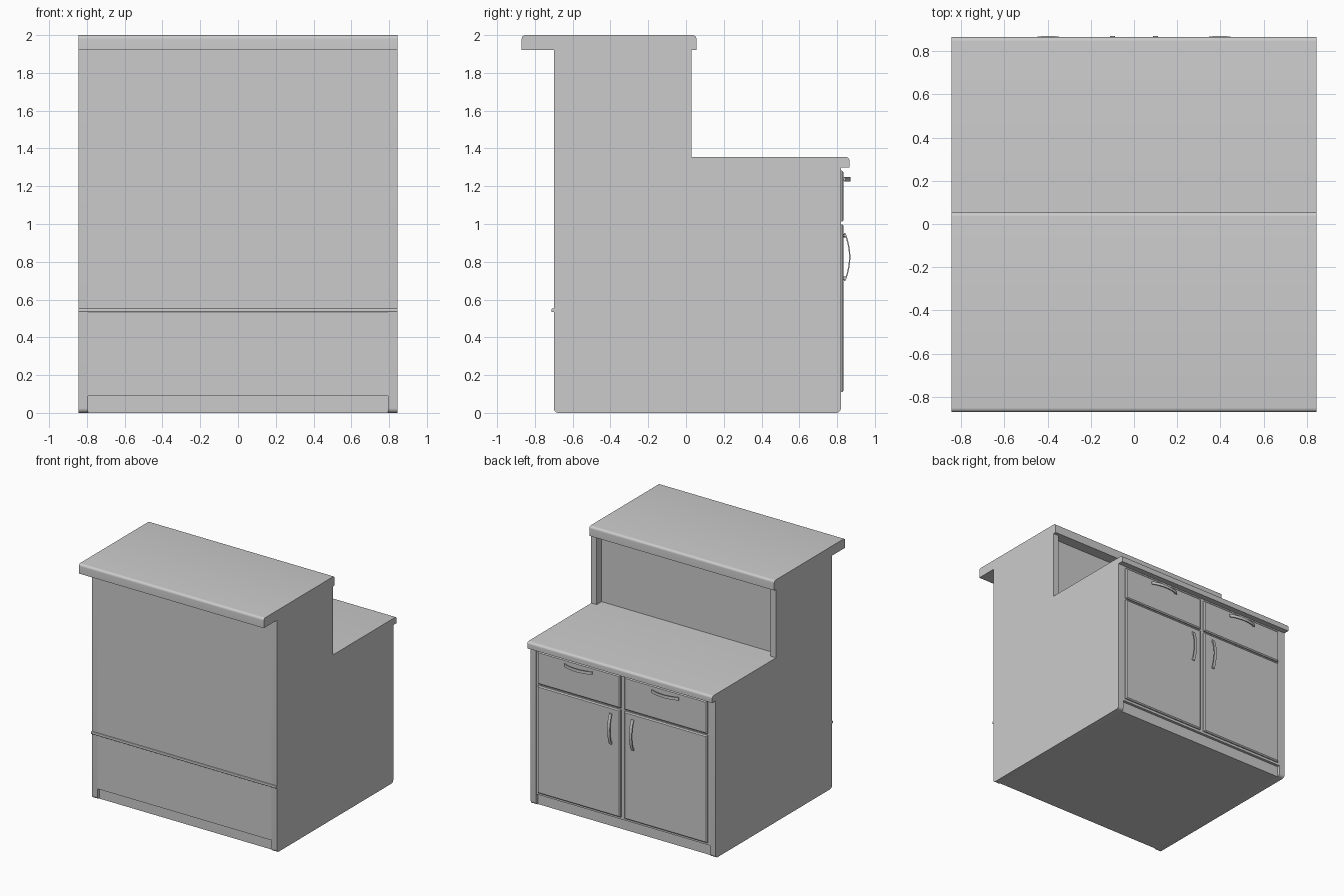
import bpy, bmesh, math
from mathutils import Vector, Matrix

if "Cube" in bpy.data.objects:
    bpy.data.objects.remove(bpy.data.objects["Cube"])

W, T = 0.845, 0.05      # half width, side panel thickness


def finish(bm, name, smooth=True):
    bmesh.ops.recalc_face_normals(bm, faces=bm.faces)
    me = bpy.data.meshes.new(name)
    bm.to_mesh(me)
    bm.free()
    ob = bpy.data.objects.new(name, me)
    bpy.context.collection.objects.link(ob)
    if smooth:
        bpy.ops.object.select_all(action='DESELECT')
        ob.select_set(True)
        bpy.context.view_layer.objects.active = ob
        bpy.ops.object.shade_smooth_by_angle(angle=math.radians(30))
    return ob


def rounded(points, steps=6):
    """Points are (y, z) or (y, z, radius); corners with a radius get an arc."""
    out = []
    for i, p in enumerate(points):
        c = Vector(p[:2])
        if len(p) == 2:
            out.append(c)
            continue
        a = (Vector(points[i - 1][:2]) - c).normalized() * p[2]
        b = (Vector(points[(i + 1) % len(points)][:2]) - c).normalized() * p[2]
        for k in range(steps + 1):
            t = math.pi / 2 * k / steps
            out.append(c + a * (1 - math.sin(t)) + b * (1 - math.cos(t)))
    return out


def add_prism(bm, profile, x0, x1):
    vs = [bm.verts.new((x0, y, z)) for y, z in profile]
    face = bm.faces.new(vs)
    res = bmesh.ops.extrude_face_region(bm, geom=[face])
    moved = [g for g in res['geom'] if isinstance(g, bmesh.types.BMVert)]
    bmesh.ops.translate(bm, vec=(x1 - x0, 0, 0), verts=moved)


def prism(name, points, x0, x1):
    bm = bmesh.new()
    add_prism(bm, rounded(points), x0, x1)
    return finish(bm, name)


def front_panel(name, x0, x1, z0, z1):
    """Door or drawer front on the back side, with a chamfered raised field."""
    bm = bmesh.new()
    y0, y1 = 0.81, 0.826
    bmesh.ops.create_cube(bm, size=1, matrix=Matrix.Translation(
        ((x0 + x1) / 2, (y0 + y1) / 2, (z0 + z1) / 2))
        @ Matrix.Diagonal((x1 - x0, y1 - y0, z1 - z0, 1)))
    bm.normal_update()
    face = [f for f in bm.faces if f.normal.y > 0.9]
    bmesh.ops.inset_region(bm, faces=face, thickness=0.012, depth=0.008)
    return finish(bm, name, False)


def handle(name, x, z, turn):
    """Bowed strap on two posts; turn rotates it to lie horizontally."""
    bm = bmesh.new()
    n, half = 16, 0.127
    outer, inner = [], []
    for i in range(n + 1):
        u = -1 + 2 * i / n
        y = 0.844 + 0.026 * (1 - u * u)
        outer.append((y, u * half))
        inner.append((y - 0.007, u * half))
    add_prism(bm, outer + inner[::-1], -0.012, 0.012)
    for s in (-1, 1):
        bmesh.ops.create_cone(bm, cap_ends=True, segments=12, radius1=0.009, radius2=0.009,
                              depth=0.02, matrix=Matrix.Translation((0, 0.837, s * 0.113))
                              @ Matrix.Rotation(math.pi / 2, 4, 'X'))
    bmesh.ops.transform(bm, matrix=Matrix.Translation((x, 0, z))
                        @ Matrix.Rotation(turn, 4, 'Y'), verts=bm.verts)
    return finish(bm, name)


# Stepped side panels with rounded feet
side = [(-0.70, 0, 0.025), (0.82, 0, 0.025), (0.82, 1.30), (0.03, 1.30),
        (0.03, 1.92), (-0.70, 1.92)]
prism("side_panel_right", side, W - T, W)
prism("side_panel_left", side, -W, -W + T)

# Cabinet core with toe kicks front and back and the recessed upper back
prism("cabinet_core", [(-0.675, 0), (0.795, 0), (0.795, 0.09), (0.817, 0.09), (0.817, 1.30),
                       (-0.035, 1.30), (-0.035, 1.92), (-0.70, 1.92), (-0.70, 0.09),
                       (-0.675, 0.09)], -W + T, W - T)

# Upper counter top
prism("upper_counter", [(-0.87, 1.92), (0.055, 1.92), (0.055, 2.0, 0.02), (-0.87, 2.0, 0.02)], -W, W)

# Lower work top, and the strip of it running into the recess
prism("lower_counter", [(0.03, 1.30), (0.865, 1.30), (0.865, 1.355, 0.02), (0.03, 1.355)], -W, W)
prism("lower_counter_inner", [(-0.035, 1.30), (0.03, 1.30), (0.03, 1.355), (-0.035, 1.355)],
      -W + T, W - T)

# Trim strip across the front
prism("front_trim", [(-0.70, 0.533), (-0.70, 0.553), (-0.712, 0.553, 0.006), (-0.712, 0.533, 0.006)], -W, W)

# Doors, drawers and handles on the back
for label, s in (("left", -1), ("right", 1)):
    xa, xb = sorted((s * 0.018, s * 0.775))
    front_panel("door_" + label, xa, xb, 0.11, 0.998)
    front_panel("drawer_" + label, xa, xb, 1.012, 1.282)
    handle("door_handle_" + label, s * 0.1, 0.825, 0)
    handle("drawer_handle_" + label, s * 0.397, 1.238, math.pi / 2)
